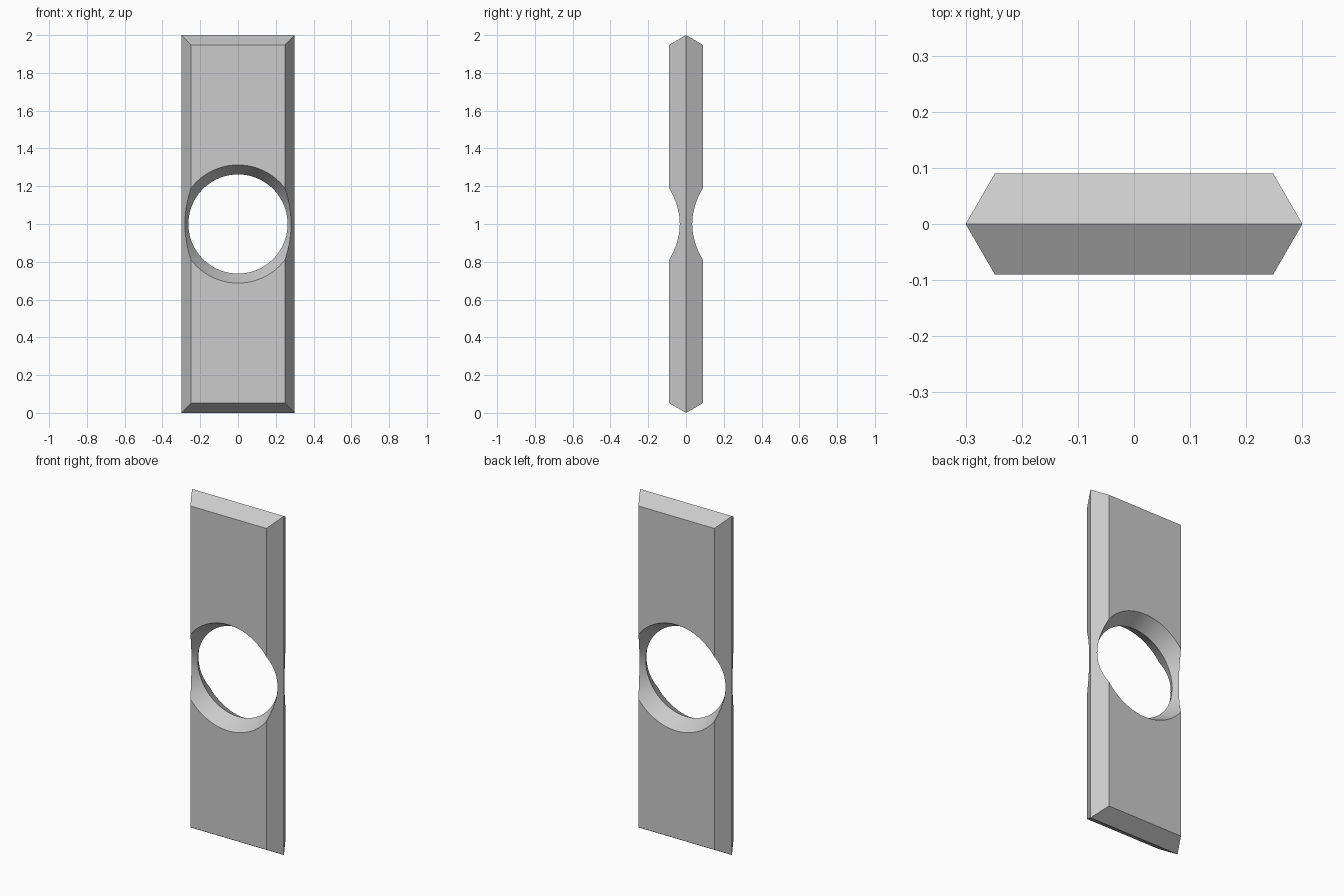
import bpy
import bmesh
from math import cos, sin, pi, radians
from mathutils import Vector

cube = bpy.data.objects.get("Cube")
if cube:
    bpy.data.objects.remove(cube, do_unlink=True)

HALF_W, HALF_H, HALF_D = 0.30, 1.0, 0.09   # outer rim and thickness
CHAMFER = 0.052                            # inset of the flat faces
HOLE, FLARE = 0.2625, 0.56                 # waist radius, slope per depth
CENTRE_Z = 1.0


def rect_ring(y, inset):
    w, h = HALF_W - inset, HALF_H - inset
    return [Vector((sx * w, y, CENTRE_Z + sz * h))
            for sx, sz in ((-1, -1), (1, -1), (1, 1), (-1, 1))]


def circle_ring(y, radius, sides=96):
    return [Vector((radius * cos(2 * pi * i / sides), y,
                    CENTRE_Z + radius * sin(2 * pi * i / sides)))
            for i in range(sides)]


def loft(name, rings):
    """Closed solid skinned through a list of equal rings."""
    bm = bmesh.new()
    loops = [[bm.verts.new(p) for p in ring] for ring in rings]
    for a, b in zip(loops, loops[1:]):
        n = len(a)
        for i in range(n):
            j = (i + 1) % n
            bm.faces.new((a[i], a[j], b[j], b[i]))
    bm.faces.new(loops[0])
    bm.faces.new(loops[-1])
    bmesh.ops.recalc_face_normals(bm, faces=bm.faces[:])
    mesh = bpy.data.meshes.new(name)
    bm.to_mesh(mesh)
    bm.free()
    obj = bpy.data.objects.new(name, mesh)
    bpy.context.collection.objects.link(obj)
    return obj


# Bar with a ridge around its rim
plate = loft("chamfered_plate", [rect_ring(-HALF_D, CHAMFER),
                                 rect_ring(0, 0),
                                 rect_ring(HALF_D, CHAMFER)])

# Hourglass cutter for the flared hole
reach = 0.13
cutter = loft("hole_cutter", [circle_ring(-reach, HOLE + FLARE * reach),
                              circle_ring(0, HOLE),
                              circle_ring(reach, HOLE + FLARE * reach)])
cutter.hide_render = True

# Plain grey material
grey = bpy.data.materials.new("grey")
grey.use_nodes = True
colour = (0.6, 0.6, 0.6, 1)
grey.diffuse_color = colour
grey.node_tree.nodes["Principled BSDF"].inputs["Base Color"].default_value = colour
plate.data.materials.append(grey)
cutter.data.materials.append(grey)

# Cut the hole, then smooth only its curved walls
cut = plate.modifiers.new("hole", 'BOOLEAN')
cut.operation = 'DIFFERENCE'
cut.solver = 'EXACT'
cut.object = cutter
bpy.ops.object.select_all(action='DESELECT')
plate.select_set(True)
bpy.context.view_layer.objects.active = plate
bpy.ops.object.modifier_apply(modifier=cut.name)
bpy.data.objects.remove(cutter, do_unlink=True)
bpy.ops.object.shade_smooth_by_angle(angle=radians(25))
